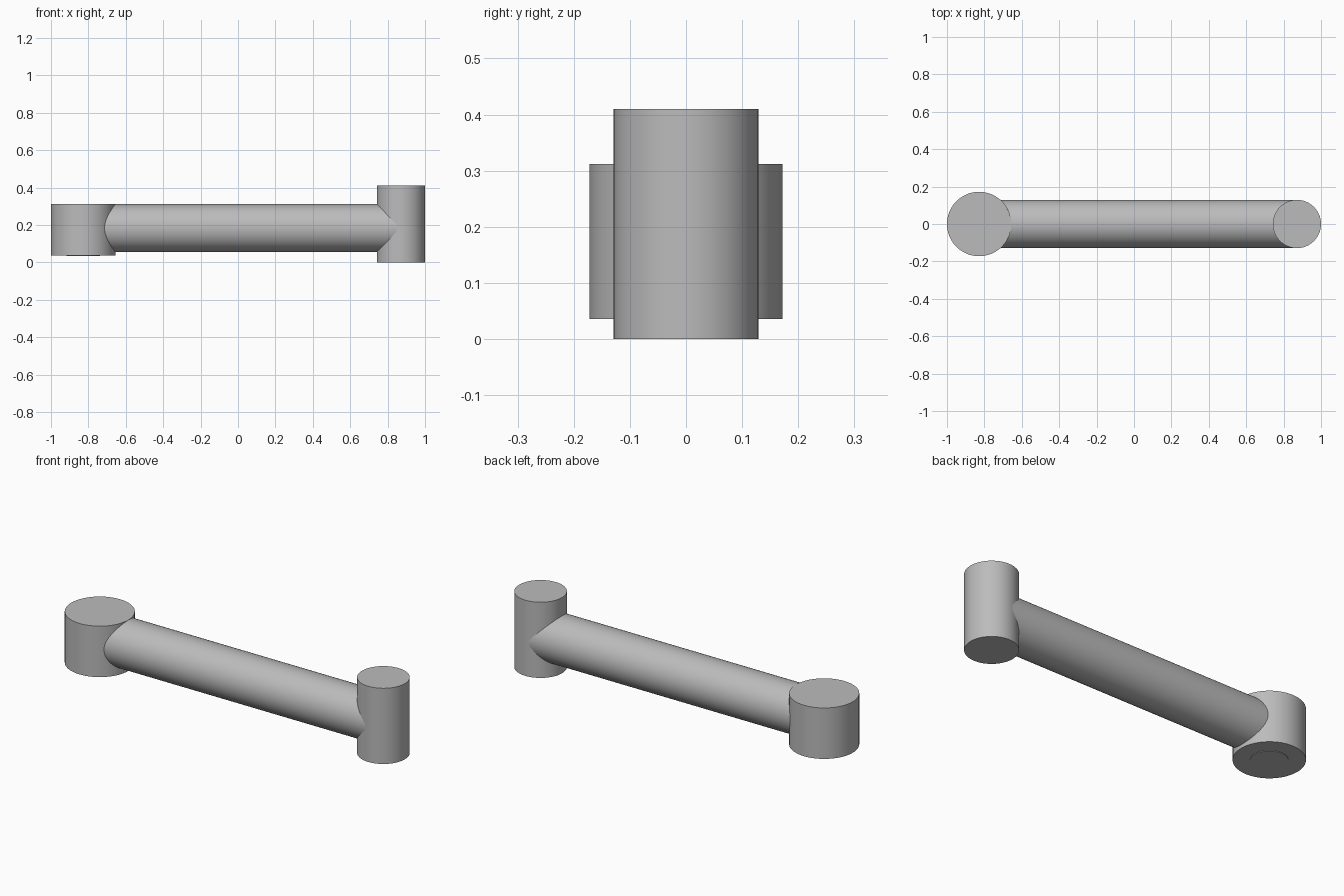
import bpy
import math

cube = bpy.data.objects.get("Cube")
if cube:
    bpy.data.objects.remove(cube, do_unlink=True)

# One plain grey for the whole link
grey = bpy.data.materials.new("plain grey")
grey.use_nodes = True
colour = (0.5, 0.5, 0.5, 1)
grey.diffuse_color = colour
grey.node_tree.nodes["Principled BSDF"].inputs["Base Color"].default_value = colour


def cylinder(name, radius, start, end, axis="z", x=0.0, z=0.0):
    """Capped cylinder running from start to end along the chosen axis."""
    middle = (start + end) / 2
    along_x = axis == "x"
    bpy.ops.mesh.primitive_cylinder_add(
        vertices=96, radius=radius, depth=end - start,
        location=(middle, 0, z) if along_x else (x, 0, middle),
        rotation=(0, math.pi / 2 if along_x else 0, 0))
    obj = bpy.context.object
    obj.name = name
    obj.data.materials.append(grey)
    bpy.ops.object.shade_smooth_by_angle(angle=math.radians(30))
    return obj


# Wide hub with a shallow boss underneath
cylinder("wide_hub", 0.172, 0.036, 0.312, x=-0.828)
cylinder("hub_boss", 0.09, 0.033, 0.06, x=-0.828)

# Tall narrow pin at the other end
cylinder("tall_pin", 0.129, 0, 0.41, x=0.871)

# Round arm joining the two, with its ends buried in them
cylinder("round_arm", 0.128, -0.74, 0.85, axis="x", z=0.183)
